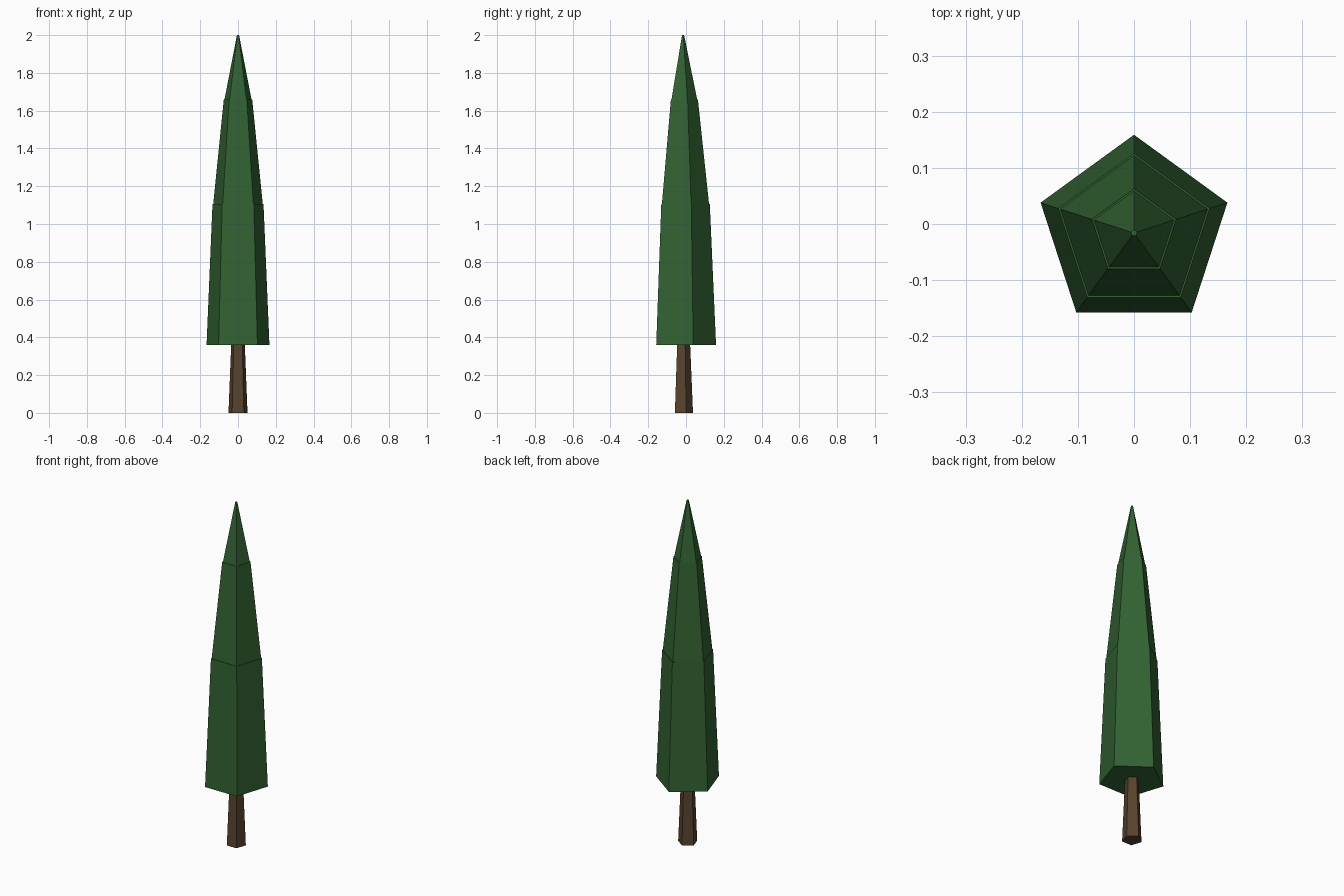
import bpy
import bmesh
from math import cos, sin, tau, pi

cube = bpy.data.objects.get("Cube")
if cube:
    bpy.data.objects.remove(cube, do_unlink=True)

SIDES = 5
CENTRE_Y = -0.016


def make_material(name, colour):
    mat = bpy.data.materials.new(name)
    mat.use_nodes = True
    mat.diffuse_color = colour
    mat.node_tree.nodes["Principled BSDF"].inputs["Base Color"].default_value = colour
    return mat


def lathe(name, profile, mat):
    """Closed five-sided solid from (radius, height) rings, one corner to the back."""
    bm = bmesh.new()
    rings = []
    for radius, z in profile:
        angles = [pi / 2 + tau * i / SIDES for i in range(SIDES)]
        rings.append([bm.verts.new((radius * cos(a), radius * sin(a), z)) for a in angles])
    for low, high in zip(rings, rings[1:]):
        for i in range(SIDES):
            j = (i + 1) % SIDES
            bm.faces.new((low[i], low[j], high[j], high[i]))
    bm.faces.new(reversed(rings[0]))
    bm.faces.new(rings[-1])
    mesh = bpy.data.meshes.new(name)
    bm.to_mesh(mesh)
    bm.free()
    mesh.materials.append(mat)
    obj = bpy.data.objects.new(name, mesh)
    obj.location.y = CENTRE_Y
    bpy.context.collection.objects.link(obj)
    return obj


green = make_material("dark_green_needles", (0.032, 0.122, 0.032, 1))
brown = make_material("brown_bark", (0.098, 0.056, 0.027, 1))

# Tapered trunk
lathe("trunk", [(0.053, 0), (0.038, 0.36)], brown)

# Foliage: three tapering tiers with a narrow ledge between them
lathe("foliage", [
    (0.175, 0.36), (0.142, 1.105),
    (0.138, 1.105), (0.079, 1.66),
    (0.075, 1.66), (0.006, 2.0),
], green)
